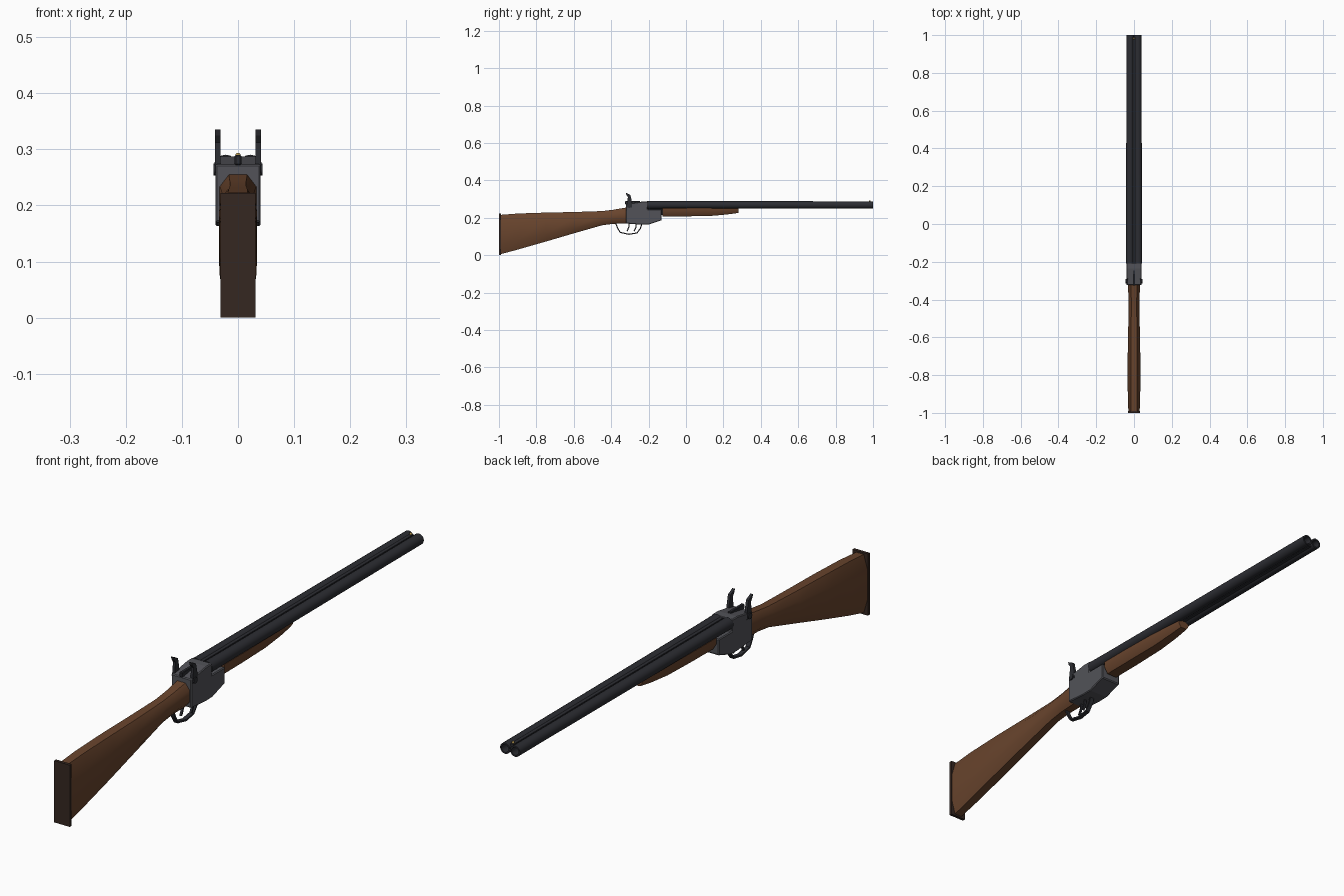
import bpy, bmesh, math
from mathutils import Vector

if "Cube" in bpy.data.objects:
    bpy.data.objects.remove(bpy.data.objects["Cube"])


def material(name, rgb):
    m = bpy.data.materials.new(name)
    m.diffuse_color = (*rgb, 1)
    m.use_nodes = True
    m.node_tree.nodes["Principled BSDF"].inputs["Base Color"].default_value = m.diffuse_color
    return m


WOOD = material("wood", (0.14, 0.058, 0.026))
BUTT = material("dark_brown", (0.035, 0.02, 0.015))
DARK = material("blued_steel", (0.025, 0.026, 0.032))
STEEL = material("grey_steel", (0.085, 0.086, 0.098))


def finish(name, bm, mat, smooth=None, bevel=0):
    bmesh.ops.recalc_face_normals(bm, faces=bm.faces)
    me = bpy.data.meshes.new(name)
    bm.to_mesh(me)
    bm.free()
    me.materials.append(mat)
    ob = bpy.data.objects.new(name, me)
    bpy.context.collection.objects.link(ob)
    if smooth:
        bpy.ops.object.select_all(action='DESELECT')
        ob.select_set(True)
        bpy.context.view_layer.objects.active = ob
        bpy.ops.object.shade_smooth_by_angle(angle=math.radians(smooth))
    if bevel:
        b = ob.modifiers.new("bevel", 'BEVEL')
        b.width, b.segments = bevel, 1
    return ob


def loft(name, rings, mat, smooth=None, capped=True, loop=False):
    """Skin a list of equally sized point rings."""
    bm = bmesh.new()
    vs = [[bm.verts.new(p) for p in r] for r in rings]
    pairs = list(zip(vs, vs[1:])) + ([(vs[-1], vs[0])] if loop else [])
    for a, b in pairs:
        for i in range(len(a)):
            j = (i + 1) % len(a)
            bm.faces.new((a[i], a[j], b[j], b[i]))
    if capped:
        bm.faces.new(vs[0])
        bm.faces.new(vs[-1])
    return finish(name, bm, mat, smooth)


def plate(name, profile, x0, x1, mat, bevel=0):
    """Extrude a (y, z) outline between two x positions."""
    bm = bmesh.new()
    f = bm.faces.new([bm.verts.new((x0, y, z)) for y, z in profile])
    g = bmesh.ops.extrude_face_region(bm, geom=[f])["geom"]
    bmesh.ops.translate(bm, vec=(x1 - x0, 0, 0),
                        verts=[v for v in g if isinstance(v, bmesh.types.BMVert)])
    return finish(name, bm, mat, bevel=bevel)


def box(name, x0, x1, y0, y1, z0, z1, mat, bevel=0):
    return plate(name, [(y0, z0), (y1, z0), (y1, z1), (y0, z1)], x0, x1, mat, bevel)


def octagon(y, z0, z1, w, cx=0.5, cb=0.25, ct=0.25):
    h = z1 - z0
    half = [(w * cx, z0), (w, z0 + cb * h), (w, z1 - ct * h), (w * cx, z1)]
    return [(x, y, z) for x, z in half] + [(-x, y, z) for x, z in reversed(half)]


def circle(x, y, z, r, n=16):
    return [(x + r * math.cos(2 * math.pi * i / n), y,
             z + r * math.sin(2 * math.pi * i / n)) for i in range(n)]


# Stock: butt, comb, wrist
loft("stock", [octagon(*s) for s in [
    (-0.99, 0.006, 0.216, 0.030), (-0.90, 0.030, 0.223, 0.033),
    (-0.75, 0.073, 0.228, 0.034), (-0.60, 0.117, 0.231, 0.032),
    (-0.45, 0.160, 0.236, 0.028), (-0.39, 0.168, 0.243, 0.029),
    (-0.315, 0.170, 0.256, 0.033)]], WOOD, 50)
box("butt_plate", -0.031, 0.031, -1.0, -0.989, 0.0, 0.222, BUTT)

# Fore-end
loft("fore_end", [octagon(y, z0, z1, w, 0.6, 0.45, 0.1) for y, z0, z1, w in [
    (-0.125, 0.207, 0.256, 0.034), (0.0, 0.208, 0.256, 0.034),
    (0.13, 0.210, 0.256, 0.031), (0.22, 0.218, 0.256, 0.027),
    (0.28, 0.226, 0.256, 0.022)]], WOOD, 50)

# Receiver body with breech step
plate("receiver", [(-0.322, 0.170), (-0.24, 0.163), (-0.20, 0.164), (-0.13, 0.187),
                   (-0.13, 0.245), (-0.205, 0.245), (-0.205, 0.287), (-0.235, 0.287),
                   (-0.322, 0.273)], -0.04, 0.04, STEEL, 0.003)
box("barrel_lump", -0.018, 0.018, -0.205, -0.12, 0.215, 0.258, DARK)
box("top_lever", -0.006, 0.006, -0.325, -0.245, 0.272, 0.290, DARK, 0.002)

for s, side in ((1, "right"), (-1, "left")):
    # Hollow barrel: bore bottom, bore, muzzle, outside, breech
    loft("barrel_" + side, [circle(s * x, y, 0.269, r) for x, y, r in [
        (0.02, 0.85, 0.014), (0.02, 1.0, 0.014), (0.02, 1.0, 0.0195),
        (0.0205, 0.8, 0.0195), (0.022, -0.10, 0.0205), (0.022, -0.208, 0.0215)]], DARK, 40)
    # Exposed hammer
    plate("hammer_" + side, [(-0.316, 0.255), (-0.288, 0.255), (-0.290, 0.290),
                             (-0.297, 0.322), (-0.322, 0.335), (-0.320, 0.325),
                             (-0.311, 0.312)], s * 0.031, s * 0.041, DARK)
    loft("hammer_pivot_" + side, [[(s * x, -0.303 + p[0], p[2]) for p in
                                   circle(0, 0, 0.264, 0.011, 10)]
                                  for x in (0.036, 0.044)], DARK, 40)

# Ribs between the barrels and bead sight
box("top_rib", -0.006, 0.006, -0.205, 0.99, 0.268, 0.286, DARK)
box("lower_rib", -0.006, 0.006, -0.205, 0.99, 0.254, 0.266, DARK)
bm = bmesh.new()
bmesh.ops.create_uvsphere(bm, u_segments=8, v_segments=6, radius=0.005)
bmesh.ops.translate(bm, verts=bm.verts, vec=(0, 0.982, 0.289))
finish("bead_sight", bm, material("brass", (0.45, 0.3, 0.08)), 60)


def sweep(name, path, w, t, mat):
    """Rectangular strip following a (y, z) path."""
    rings = []
    for i, p in enumerate(path):
        a, b = Vector(path[max(i - 1, 0)]), Vector(path[min(i + 1, len(path) - 1)])
        d = (b - a).normalized()
        n = Vector((-d.y, d.x)) * t
        rings.append([(sx * w, p[0] + k * n.x, p[1] + k * n.y)
                      for sx, k in ((-1, -1), (1, -1), (1, 1), (-1, 1))])
    return loft(name, rings, mat)


# Trigger guard and twin triggers
sweep("trigger_guard", [(-0.376, 0.172), (-0.367, 0.148), (-0.352, 0.122), (-0.305, 0.112),
                        (-0.262, 0.119), (-0.243, 0.145), (-0.236, 0.170)],
      0.008, 0.003, DARK)
for i, (x, y) in enumerate([(-0.007, -0.308), (0.007, -0.270)]):
    sweep(f"trigger_{i + 1}", [(y + 0.004, 0.172), (y + 0.003, 0.152),
                               (y - 0.003, 0.138), (y - 0.008, 0.128)],
          0.004, 0.003, DARK).location.x = x
